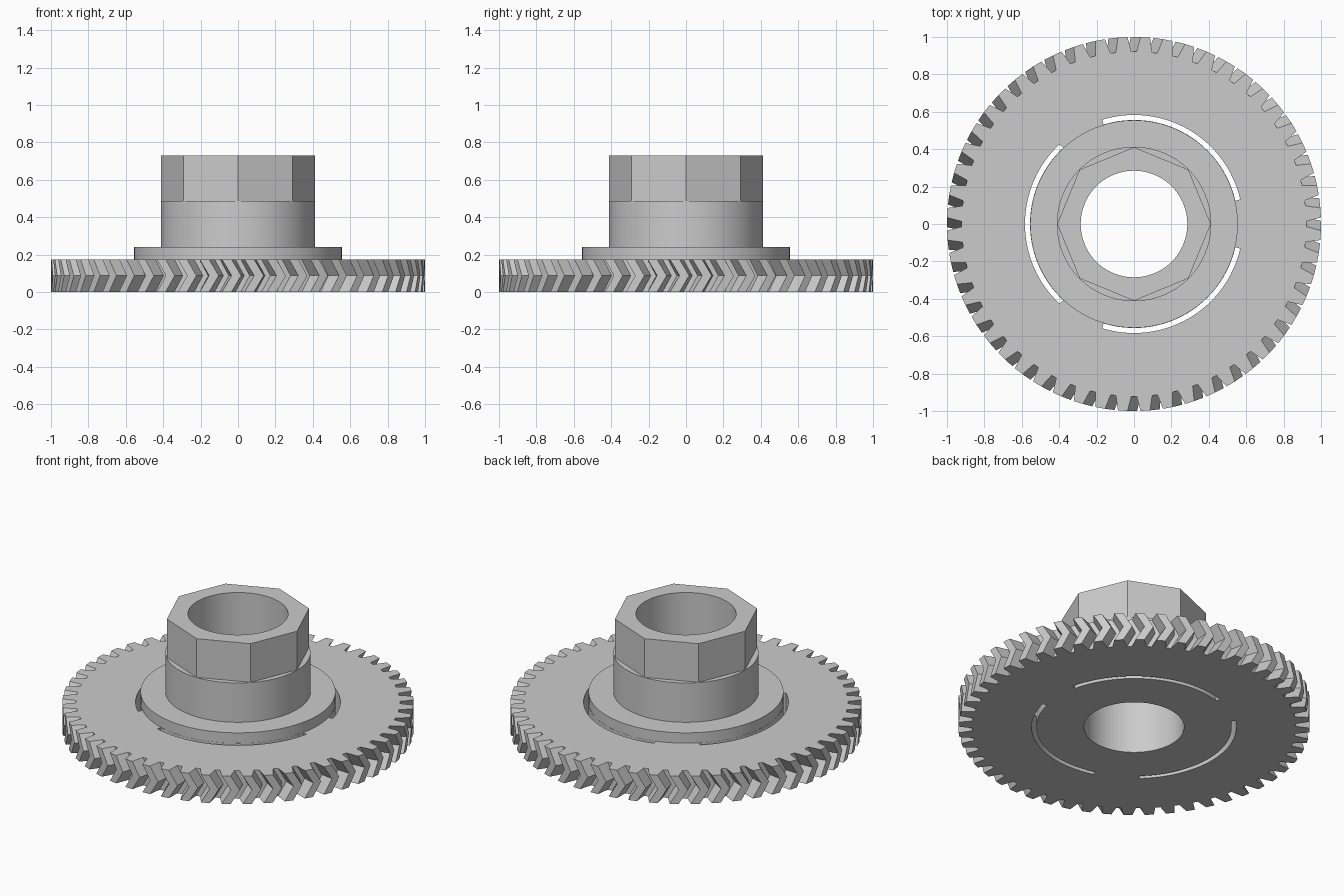
import bpy, bmesh
from math import sin, cos, pi, radians

TEETH = 52
GEAR_H = 0.175
SEG = 96
BORE = 0.285

cube = bpy.data.objects.get("Cube")
if cube:
    bpy.data.objects.remove(cube, do_unlink=True)

steel = bpy.data.materials.new("grey steel")
steel.use_nodes = True
grey = (0.6, 0.6, 0.6, 1)
steel.diffuse_color = grey
steel.node_tree.nodes["Principled BSDF"].inputs["Base Color"].default_value = grey


def make_object(name, bm):
    bmesh.ops.recalc_face_normals(bm, faces=bm.faces)
    mesh = bpy.data.meshes.new(name)
    bm.to_mesh(mesh)
    bm.free()
    mesh.materials.append(steel)
    obj = bpy.data.objects.new(name, mesh)
    bpy.context.collection.objects.link(obj)
    return obj


def smooth(obj):
    bpy.ops.object.select_all(action='DESELECT')
    obj.select_set(True)
    bpy.context.view_layer.objects.active = obj
    bpy.ops.object.shade_smooth_by_angle(angle=radians(20))


def skin(bm, rings):
    """Join consecutive closed rings of vertices with quads."""
    for a, b in zip(rings, rings[1:]):
        for i in range(len(a)):
            j = (i + 1) % len(a)
            bm.faces.new((a[i], a[j], b[j], b[i]))


def circle(r):
    return lambda a: r


def octagon(r):
    return lambda a: r * cos(pi / 8) / cos(a % (pi / 4) - pi / 8)


def tube(name, outer, z0, z1):
    """Hollow part with any outer outline and the round bore."""
    bm = bmesh.new()
    inner = circle(BORE)
    rings = []
    for shape, z in ((inner, z0), (outer, z0), (outer, z1), (inner, z1)):
        angles = [2 * pi * i / SEG for i in range(SEG)]
        rings.append([bm.verts.new((shape(a) * cos(a), shape(a) * sin(a), z))
                      for a in angles])
    skin(bm, rings + rings[:1])
    obj = make_object(name, bm)
    smooth(obj)
    return obj


def prism(name, outline, layers):
    """Solid extrusion of a polar outline; each layer is (height, twist)."""
    bm = bmesh.new()
    rings = [[bm.verts.new((r * cos(a + t), r * sin(a + t), z)) for a, r in outline]
             for z, t in layers]
    skin(bm, rings)
    bm.faces.new(rings[0])
    bm.faces.new(rings[-1])
    return make_object(name, bm)


# Herringbone gear wheel
pitch = 2 * pi / TEETH
gap = [(-0.29, 1.0), (-0.21, 0.96), (-0.13, 0.922),
       (0.13, 0.922), (0.21, 0.96), (0.29, 1.0)]
teeth = [((k + f) * pitch, r) for k in range(TEETH) for f, r in gap]
gear = prism("herringbone_gear", teeth,
             [(0, 0), (GEAR_H / 2, 0.052), (GEAR_H, 0)])

# Bore and three arc slots cut through the wheel
cut_layers = [(-0.1, 0), (0.3, 0)]
cutters = [prism("bore_cutter", [(2 * pi * i / SEG, BORE) for i in range(SEG)], cut_layers)]
for k in range(3):
    arc = [radians(13 + 120 * k + 94 * i / 32) for i in range(33)]
    outline = [(a, 0.583) for a in arc] + [(a, 0.556) for a in reversed(arc)]
    cutters.append(prism("slot_cutter", outline, cut_layers))
for cutter in cutters:
    cutter.hide_render = True
    mod = gear.modifiers.new("cut", 'BOOLEAN')
    mod.operation = 'DIFFERENCE'
    mod.solver = 'EXACT'
    mod.object = cutter
depsgraph = bpy.context.evaluated_depsgraph_get()
cut_mesh = bpy.data.meshes.new_from_object(gear.evaluated_get(depsgraph))
gear.modifiers.clear()
gear.data = cut_mesh
for cutter in cutters:
    bpy.data.objects.remove(cutter, do_unlink=True)
smooth(gear)

# Hub: collar, round barrel and octagonal head
tube("collar", circle(0.555), GEAR_H, 0.24)
tube("hub_barrel", circle(0.413), 0.24, 0.487)
tube("octagonal_head", octagon(0.411), 0.487, 0.73)
